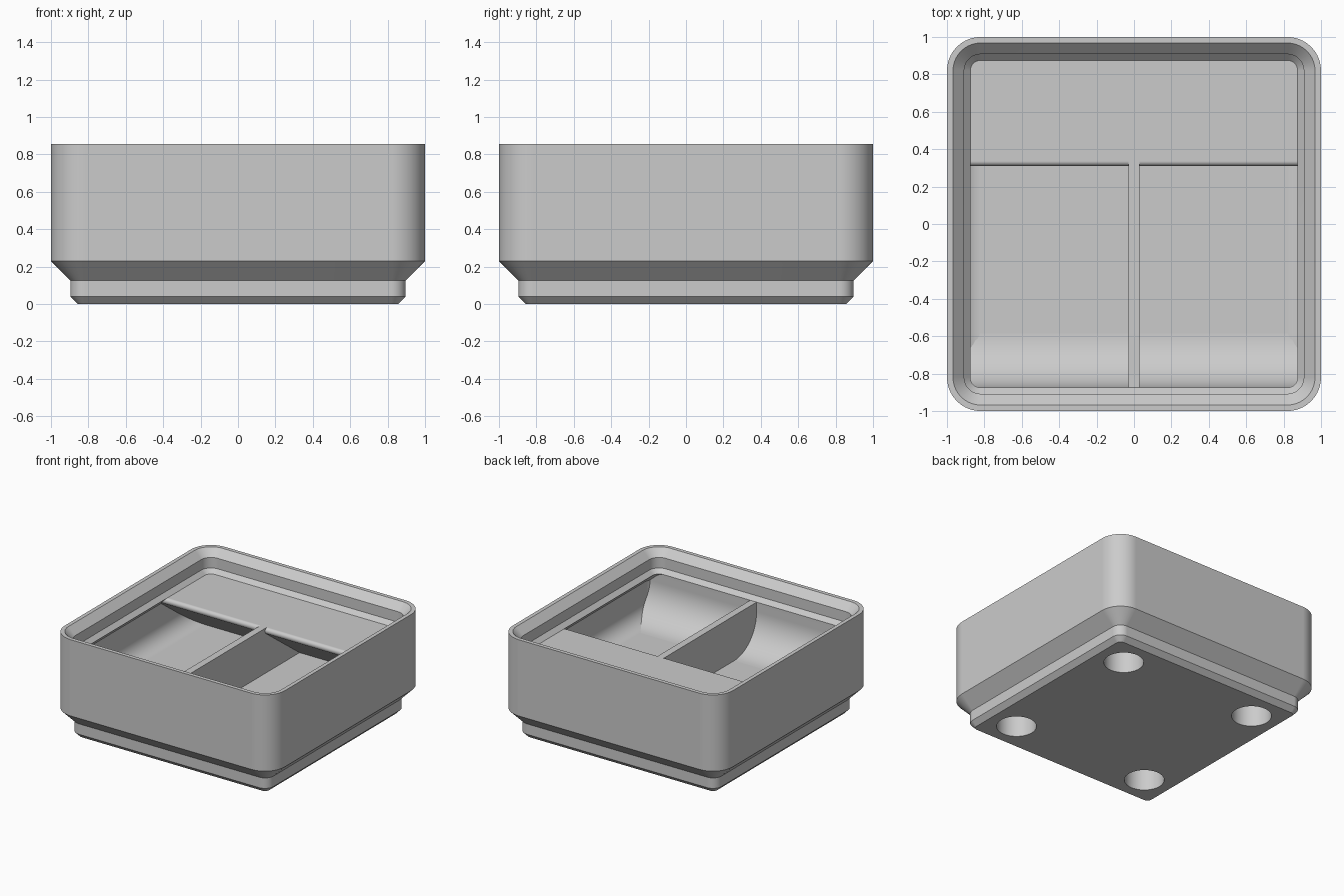
import bpy, bmesh
from math import sin, cos, pi, radians

old = bpy.data.objects.get("Cube")
if old:
    bpy.data.objects.remove(old, do_unlink=True)

GREY = (0.6, 0.6, 0.6, 1)
grey = bpy.data.materials.new("plain grey")
grey.use_nodes = True
grey.diffuse_color = GREY
grey.node_tree.nodes["Principled BSDF"].inputs["Base Color"].default_value = GREY

FLOOR, SHELF = 0.305, 0.675   # cavity floor and underside of the stacking lip
WALL, LIP = 0.952, 0.875      # inner half widths of the wall and the lip
CORNER = 0.82                 # shared centre of all corner arcs
SIDE = 0.96                   # reach of the inner parts into the wall
SUNK = FLOOR - 0.02           # underside of the inner parts, below the floor


def add_object(name, bm):
    bmesh.ops.recalc_face_normals(bm, faces=bm.faces)
    mesh = bpy.data.meshes.new(name)
    bm.to_mesh(mesh)
    bm.free()
    mesh.materials.append(grey)
    obj = bpy.data.objects.new(name, mesh)
    bpy.context.collection.objects.link(obj)
    return obj


def select(obj):
    bpy.ops.object.select_all(action='DESELECT')
    obj.select_set(True)
    bpy.context.view_layer.objects.active = obj


def finish(obj):
    select(obj)
    bpy.ops.object.shade_smooth_by_angle(angle=radians(30))
    mod = obj.modifiers.new("even_shading", 'WEIGHTED_NORMAL')
    mod.keep_sharp = True


def ring(bm, half, z, steps=10):
    """Rounded square of the given half width."""
    r = max(half - CORNER, 0.004)
    c = half - r
    verts = []
    for q, (sx, sy) in enumerate(((1, 1), (-1, 1), (-1, -1), (1, -1))):
        for i in range(steps + 1):
            a = (q + i / steps) * pi / 2
            verts.append(bm.verts.new((sx * c + r * cos(a), sy * c + r * sin(a), z)))
    return verts


def prism(name, profile, half, corner=0):
    """Side profile of (y, z) points, extruded across x, with rounded outer corners."""
    bm = bmesh.new()
    face = bm.faces.new([bm.verts.new((-half, y, z)) for y, z in profile])
    moved = bmesh.ops.extrude_face_region(bm, geom=[face])["geom"]
    bmesh.ops.translate(bm, vec=(2 * half, 0, 0),
                        verts=[v for v in moved if isinstance(v, bmesh.types.BMVert)])
    if corner:
        upright = [e for e in bm.edges if e.verts[0].co.x == e.verts[1].co.x
                   and all(abs(v.co.y) > SIDE - 0.001 for v in e.verts)]
        bmesh.ops.bevel(bm, geom=upright, offset=corner, segments=8,
                        profile=0.5, affect='EDGES')
    obj = add_object(name, bm)
    finish(obj)


def arc(cy, cz, r, start, end, steps):
    angles = [radians(start + (end - start) * i / steps) for i in range(steps + 1)]
    return [(cy + r * cos(a), cz + r * sin(a)) for a in angles]


# Bin body: foot, outer wall, stacking lip, undercut and filleted cavity in one loft
outline = [(0.858, 0), (0.896, 0.039), (0.896, 0.125), (1, 0.229), (1, 0.855),
           (0.968, 0.855), (0.908, 0.795), (0.908, 0.709),
           (LIP, SHELF), (WALL, SHELF - WALL + LIP)]
outline += arc(WALL - 0.13, FLOOR + 0.13, 0.13, 0, -90, 8)
bm = bmesh.new()
rings = [ring(bm, half, z) for half, z in outline]
for low, high in zip(rings, rings[1:]):
    n = len(low)
    for i in range(n):
        j = (i + 1) % n
        bm.faces.new((low[i], low[j], high[j], high[i]))
bm.faces.new(rings[0])
bm.faces.new(rings[-1])
body = add_object("bin_body", bm)

# Four round magnet pockets under the foot
bm = bmesh.new()
for sx in (-1, 1):
    for sy in (-1, 1):
        made = bmesh.ops.create_cone(bm, cap_ends=True, segments=48,
                                     radius1=0.15, radius2=0.15, depth=0.35)
        bmesh.ops.translate(bm, verts=made["verts"], vec=(sx * 0.627, sy * 0.627, 0))
cutter = add_object("pocket_cutter", bm)
cutter.hide_render = True
cut = body.modifiers.new("pockets", 'BOOLEAN')
cut.operation, cut.solver, cut.object = 'DIFFERENCE', 'EXACT', cutter
select(body)
bpy.ops.object.modifier_apply(modifier=cut.name)
bpy.data.objects.remove(cutter, do_unlink=True)
finish(body)

# Finger scoop along the front wall
R = 0.29
scoop = [(-SIDE, SHELF), (-SIDE, SUNK), (R - LIP, SUNK)]
scoop += arc(R - LIP, FLOOR + R, R, -90, -180, 16) + [(-LIP, SHELF)]
prism("finger_scoop", scoop, SIDE, corner=0.135)

# Label shelf at the back with a rounded front edge and sloping underside
EDGE = 0.026
shelf = [(SIDE, SHELF)] + arc(0.31 + EDGE, SHELF - EDGE, EDGE, 90, 234, 12)
shelf += [(0.785, SUNK), (SIDE, SUNK)]
prism("label_shelf", shelf, SIDE, corner=0.135)

# Centre divider between the two compartments
prism("centre_divider", [(-SIDE, SUNK), (SIDE, SUNK), (SIDE, SHELF), (-SIDE, SHELF)], 0.029)
